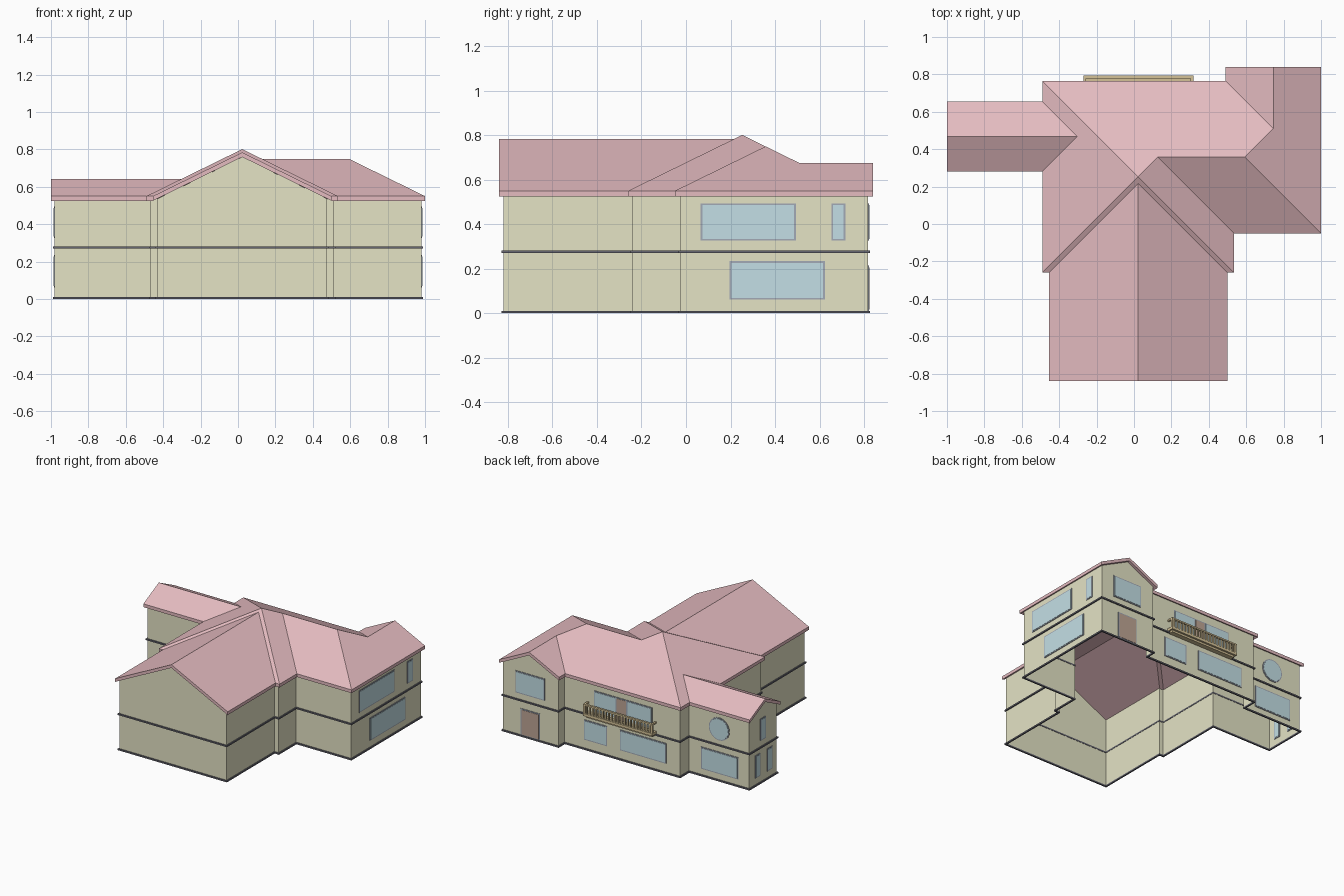
import bpy, bmesh, math
from mathutils import Vector, Matrix

if "Cube" in bpy.data.objects:
    bpy.data.objects.remove(bpy.data.objects["Cube"])


def material(name, rgb):
    m = bpy.data.materials.new(name)
    m.diffuse_color = (*rgb, 1)
    m.use_nodes = True
    m.node_tree.nodes["Principled BSDF"].inputs["Base Color"].default_value = m.diffuse_color
    return m


WALL = material("wall_paint", (0.78, 0.77, 0.56))
ROOF = material("roof_tile", (0.78, 0.50, 0.53))
TRIM = material("dark_trim", (0.14, 0.14, 0.17))
GLASS = material("glass", (0.55, 0.74, 0.79))
FRAME = material("frame_grey", (0.36, 0.40, 0.47))
DOOR = material("door_wood", (0.52, 0.38, 0.30))
RAIL = material("balcony_wood", (0.66, 0.54, 0.31))


def finish(name, bm, mat):
    me = bpy.data.meshes.new(name)
    bm.to_mesh(me)
    bm.free()
    me.materials.append(mat)
    ob = bpy.data.objects.new(name, me)
    bpy.context.collection.objects.link(ob)
    return ob


def add_box(bm, lo, hi):
    lo, hi = Vector(lo), Vector(hi)
    bmesh.ops.create_cube(bm, size=1, matrix=Matrix.Translation((lo + hi) / 2) @ Matrix.Diagonal((*(hi - lo), 1)))


def box(name, lo, hi, mat):
    bm = bmesh.new()
    add_box(bm, lo, hi)
    return finish(name, bm, mat)


# Roof: x, y and horizontal distance in from the eave for each corner
PITCH, EAVE, THICK = 0.49, 0.55, 0.025
P = {
    "front_l": (-.455, -.84, 0), "front_r": (.5, -.84, 0), "front_top": (.0225, -.84, .4775),
    "join_l": (-.455, -.26, 0), "join_r": (.5, -.26, 0), "join_top": (.0225, .2175, .4775),
    "sw": (-.49, -.26, 0), "se": (.535, -.26, 0), "nw": (-.49, .765, 0), "apex": (.0225, .2525, .5125),
    "w_s": (-1, .28, 0), "w_n": (-1, .655, 0), "w_top": (-1, .4675, .1875),
    "wj_s": (-.49, .28, 0), "wj_n": (-.49, .655, 0), "wj_top": (-.3025, .4675, .1875),
    "ej_s": (.535, -.05, 0), "ej_top": (.1275, .3575, .4075), "e_top": (.5925, .3575, .4075),
    "e_s": (1, -.05, 0), "e_n": (1, .84, 0), "ne_top": (.745, .84, .255), "ne_in": (.745, .51, .255),
    "ne_w": (.49, .84, 0), "ne_j": (.49, .765, 0),
}
SLOPES = [
    "front_l front_top join_top join_l", "front_top front_r join_r join_top",
    "sw join_l join_top apex", "join_r se apex join_top",
    "sw apex nw wj_n wj_top wj_s", "w_s wj_s wj_top w_top", "w_top wj_top wj_n w_n",
    "nw apex ej_top e_top ne_in ne_j", "se ej_s ej_top apex", "ej_s e_s e_top ej_top",
    "e_s e_n ne_top ne_in e_top", "ne_j ne_in ne_top ne_w",
]
bm = bmesh.new()
rv = {k: bm.verts.new((x, y, EAVE + PITCH * d)) for k, (x, y, d) in P.items()}
for s in SLOPES:
    bm.faces.new([rv[k] for k in s.split()])
ext = bmesh.ops.extrude_face_region(bm, geom=bm.faces[:], use_keep_orig=True)
for v in ext["geom"]:
    if isinstance(v, bmesh.types.BMVert):
        v.co.z -= THICK
bmesh.ops.recalc_face_normals(bm, faces=bm.faces[:])
finish("roof", bm, ROOF)

# Walls: counter-clockwise plan, with the gable peaks inserted as taller points
PLAN = [(-.432, -.82), (.477, -.82), (.477, -.24), (.513, -.24), (.513, -.028), (.98, -.028),
        (.98, .818), (.512, .818), (.512, .743), (-.468, .743), (-.468, .633), (-.98, .633),
        (-.98, .302), (-.468, .302), (-.468, -.24), (-.432, -.24)]
UNDER = EAVE - THICK
PEAKS = {0: (.0225, -.82, UNDER + PITCH * .4775), 6: (.745, .818, UNDER + PITCH * .255),
         11: (-.98, .4675, UNDER + PITCH * .1875)}
ring = []
for i, (x, y) in enumerate(PLAN):
    ring.append((x, y, UNDER + PITCH * .022))
    if i in PEAKS:
        ring.append(PEAKS[i])
bm = bmesh.new()
low = [bm.verts.new((x, y, 0)) for x, y, z in ring]
top = [bm.verts.new(p) for p in ring]
for i in range(len(ring)):
    j = (i + 1) % len(ring)
    bm.faces.new((low[i], low[j], top[j], top[i]))
finish("walls", bm, WALL)


# Dark bands running round the plan
def offset(d):
    out = []
    for i, p in enumerate(PLAN):
        a = (Vector(p) - Vector(PLAN[i - 1])).normalized()
        b = (Vector(PLAN[(i + 1) % len(PLAN)]) - Vector(p)).normalized()
        out.append(Vector(p) + d * Vector((a.y + b.y, -a.x - b.x)))
    return out


def band(name, z0, z1):
    bm = bmesh.new()
    o, n = offset(.009), offset(-.002)
    loops = [[bm.verts.new((*p, z)) for p in pts] for pts, z in ((o, z0), (o, z1), (n, z1), (n, z0))]
    for k in range(4):
        a, b = loops[k], loops[(k + 1) % 4]
        for i in range(len(a)):
            j = (i + 1) % len(a)
            bm.faces.new((a[i], a[j], b[j], b[i]))
    finish(name, bm, TRIM)


band("base_band", 0, .011)
band("floor_band", .27, .281)


# Windows and doors straddle the wall plane; axis is the wall normal
def opening(name, axis, wall, a0, a1, z0, z1, mat=GLASS):
    for part, m, grow, depth in (("frame", FRAME, .004, .004), ("pane", mat, -.004, .006)):
        a, b = (a0 - grow, z0 - grow), (a1 + grow, z1 + grow)
        if axis == "x":
            lo, hi = (wall - depth, *a), (wall + depth, *b)
        else:
            lo, hi = (a[0], wall - depth, a[1]), (b[0], wall + depth, b[1])
        box(f"{name}_{part}", lo, hi, m)


UP, DOWN = (.33, .49), (.065, .23)
opening("east_upper_window", "x", .98, .07, .49, *UP)
opening("east_narrow_window", "x", .98, .657, .712, *UP)
opening("east_lower_window", "x", .98, .2, .62, *DOWN)
opening("west_upper_window", "x", -.98, .44, .495, *UP)
opening("west_lower_window_a", "x", -.98, .505, .56, *DOWN)
opening("west_lower_window_b", "x", -.98, .36, .415, *DOWN)
opening("back_wing_upper_window", "y", .818, .63, .87, *UP)
opening("back_wing_door", "y", .818, .67, .826, .013, .21, DOOR)
opening("back_small_window", "y", .743, .153, .341, .08, .225)
opening("back_large_window", "y", .743, -.35, .035, .08, .228)
opening("balcony_window_a", "y", .743, .072, .256, .32, .47)
opening("balcony_window_b", "y", .743, -.232, -.022, .32, .47)
opening("balcony_door", "y", .743, -.018, .068, .285, .47, DOOR)
opening("west_wing_lower_window", "y", .633, -.886, -.578, .06, .22)

# Round window
for part, m, r, d in (("frame", FRAME, .087, .008), ("pane", GLASS, .079, .012)):
    bm = bmesh.new()
    bmesh.ops.create_cone(bm, cap_ends=True, segments=24, radius1=r, radius2=r, depth=d,
                          matrix=Matrix.Translation((-.727, .633, .4)) @ Matrix.Rotation(math.pi / 2, 4, "X"))
    finish(f"round_window_{part}", bm, m)

# Balcony: slab with a step below, rails and repeated balusters
X0, X1, Y1 = -.27, .317, .795
box("balcony_slab", (X0, .742, .283), (X1, Y1, .303), RAIL)
box("balcony_slab_step", (X0 + .012, .742, .268), (X1 - .012, Y1 - .015, .283), RAIL)
bm = bmesh.new()
add_box(bm, (X0, Y1 - .016, .363), (X1, Y1, .375))
for x in (X0, X1 - .014):
    add_box(bm, (x, .742, .363), (x + .014, Y1 - .016, .375))
    add_box(bm, (x, Y1 - .015, .303), (x + .014, Y1 - .001, .363))
COUNT = 22
for i in range(1, COUNT):
    x = X0 + (X1 - X0) * i / COUNT
    add_box(bm, (x - .006, Y1 - .013, .303), (x + .006, Y1 - .003, .363))
finish("balcony_railing", bm, RAIL)
